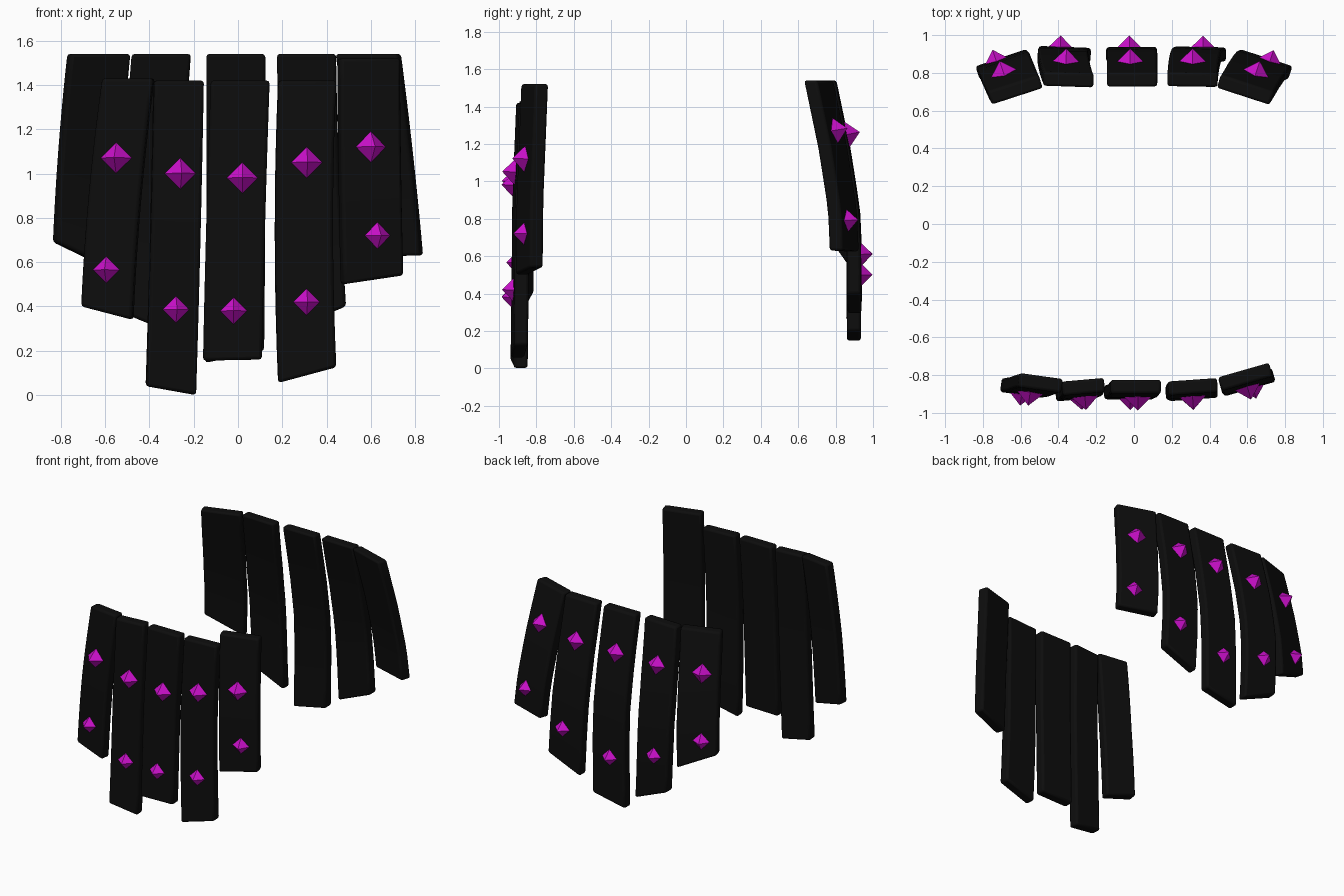
import bpy, bmesh, math
from mathutils import Matrix, Vector

cube = bpy.data.objects.get("Cube")
if cube:
    bpy.data.objects.remove(cube)


def make_material(name, colour):
    mat = bpy.data.materials.new(name)
    mat.use_nodes = True
    mat.diffuse_color = colour
    mat.node_tree.nodes["Principled BSDF"].inputs["Base Color"].default_value = colour
    return mat


BLACK = make_material("black_leather", (0.004, 0.004, 0.004, 1))
MAGENTA = make_material("magenta_stud", (0.6, 0.005, 0.6, 1))
THICKNESS = 0.075
STEPS = 10

# Outer-face curves as (height, depth), from the top down
FRONT_CURVE = [(1.52, -0.895), (0.9, -0.92), (0.4, -0.925), (0, -0.93)]
BACK_CURVE = [(1.54, 0.80), (1.17, 0.877), (0.85, 0.927), (0.6, 0.938), (0.14, 0.935)]


def depth_at(curve, z):
    for (z0, y0), (z1, y1) in zip(curve, curve[1:]):
        if z >= z1:
            break
    return y0 + (y1 - y0) * (z0 - z) / (z0 - z1)


def centre_at(xs, t):
    # Parabola through the top, middle and bottom centres
    a, b, c = xs
    return a * (1 - t) * (1 - 2 * t) + 4 * b * t * (1 - t) + c * t * (2 * t - 1)


def finish(name, bm, mat):
    bmesh.ops.recalc_face_normals(bm, faces=bm.faces)
    mesh = bpy.data.meshes.new(name)
    bm.to_mesh(mesh)
    bm.free()
    mesh.materials.append(mat)
    obj = bpy.data.objects.new(name, mesh)
    bpy.context.collection.objects.link(obj)
    return obj


def make_strip(name, curve, side, xs, half, yaw, shift, top, ends):
    """Curved, slant-ended slab; side is -1 for front, 1 for back."""
    a = math.radians(yaw)
    inward = Vector((math.sin(a), -math.cos(a), 0)) * side * THICKNESS
    bm = bmesh.new()
    rings = []
    for i in range(STEPS + 1):
        t = i / STEPS
        outer = []
        for sign, end in zip((-1, 1), ends):
            z = top + t * (end - top)
            y = depth_at(curve, z) + shift + sign * half * math.tan(a)
            outer.append(Vector((centre_at(xs, t) + sign * half, y, z)))
        corners = outer + [outer[1] + inward, outer[0] + inward]
        rings.append([bm.verts.new(p) for p in corners])
    for upper, lower in zip(rings, rings[1:]):
        for k in range(4):
            n = (k + 1) % 4
            bm.faces.new((upper[k], upper[n], lower[n], lower[k]))
    bm.faces.new(rings[0])
    bm.faces.new(rings[-1])
    obj = finish(name, bm, BLACK)
    bevel = obj.modifiers.new("soft_edges", "BEVEL")
    bevel.width = 0.014
    bevel.segments = 2
    bevel.limit_method = "ANGLE"
    bpy.ops.object.select_all(action="DESELECT")
    obj.select_set(True)
    bpy.context.view_layer.objects.active = obj
    bpy.ops.object.shade_smooth_by_angle(angle=math.radians(35))


def make_stud(name, curve, xs, yaw, shift, top, ends, x, z, size):
    """Eight-faced pointed stud sunk halfway into the strip."""
    a = math.radians(yaw)
    t = (top - z) / (top - sum(ends) / 2)
    y = depth_at(curve, z) + shift + (x - centre_at(xs, t)) * math.tan(a)
    slope = (depth_at(curve, z + 0.1) - depth_at(curve, z - 0.1)) / 0.2
    bm = bmesh.new()
    bmesh.ops.create_uvsphere(bm, u_segments=4, v_segments=2, radius=size)
    place = (Matrix.Translation((x, y, z)) @ Matrix.Rotation(a, 4, "Z")
             @ Matrix.Rotation(-math.atan(slope), 4, "X"))
    bmesh.ops.transform(bm, matrix=place, verts=bm.verts)
    finish(name, bm, MAGENTA)


# Centres (top, middle, bottom), half width, yaw, depth shift, top height,
# bottom heights (right, left), upper stud (x, z), lower stud (x, z)
FRONT = [
    ((-0.50, -0.56, -0.595), 0.115, -8, 0.02, 1.43, (0.40, 0.34), (-0.55, 1.07), (-0.595, 0.565)),
    ((-0.265, -0.28, -0.30), 0.112, 5, 0, 1.42, (0.04, 0), (-0.26, 1.0), (-0.28, 0.385)),
    ((0.01, -0.01, -0.025), 0.133, 0, 0, 1.42, (0.155, 0.16), (0.02, 0.98), (-0.02, 0.38)),
    ((0.315, 0.30, 0.315), 0.13, 4, 0, 1.42, (0.055, 0.125), (0.31, 1.05), (0.31, 0.42)),
    ((0.6, 0.605, 0.615), 0.135, 16, 0.05, 1.52, (0.50, 0.54), (0.6, 1.12), (0.63, 0.72)),
]
BACK = [
    ((-0.64, -0.68, -0.705), 0.135, 18, -0.055, 1.54, (0.69, 0.56), (-0.69, 1.25), (-0.73, 0.78)),
    ((-0.345, -0.375, -0.36), 0.133, -2, 0, 1.54, (0.36, 0.25), (-0.36, 1.25), (-0.39, 0.61)),
    ((-0.01, -0.01, -0.015), 0.133, 0, 0, 1.54, (0.145, 0.20), (-0.02, 1.25), (-0.025, 0.5)),
    ((0.31, 0.325, 0.355), 0.133, -1, 0, 1.54, (0.29, 0.40), (0.31, 1.25), (0.365, 0.61)),
    ((0.60, 0.655, 0.70), 0.14, -18, -0.055, 1.54, (0.625, 0.63), (0.645, 1.27), (0.72, 0.79)),
]
PLACES = ["outer_right", "inner_right", "middle", "inner_left", "outer_left"]

for panel, curve, side, rows in (("front", FRONT_CURVE, -1, FRONT), ("back", BACK_CURVE, 1, BACK)):
    for place, row in zip(PLACES, rows):
        xs, half, yaw, shift, top, ends, upper, lower = row
        label = f"{panel}_{place}"
        make_strip(label + "_strip", curve, side, xs, half, yaw, shift, top, ends)
        for part, (x, z), size in (("upper", upper, 0.07), ("lower", lower, 0.06)):
            make_stud(f"{label}_{part}_stud", curve, xs, yaw, shift, top, ends, x, z, size)
